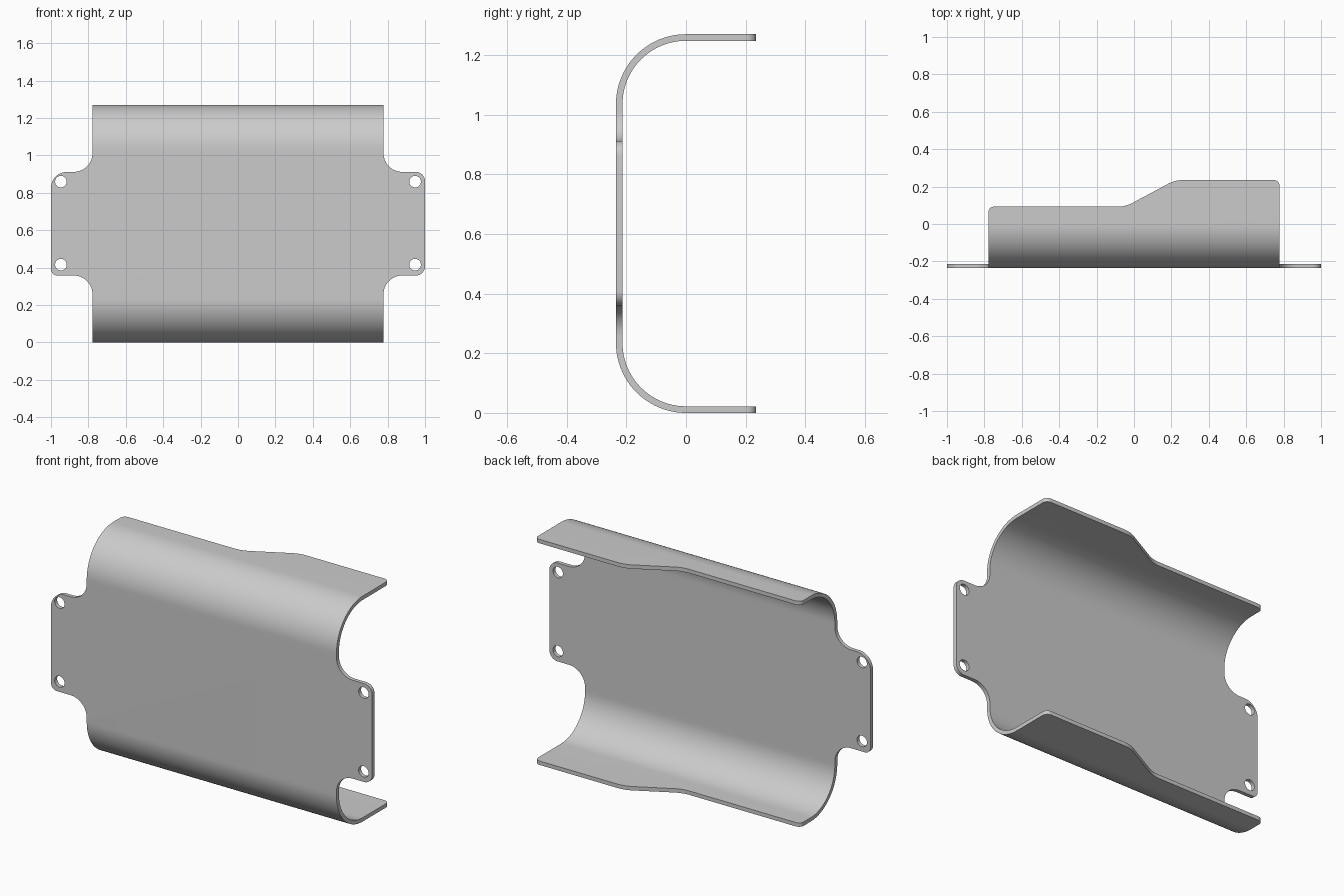
import bpy, bmesh, math
from mathutils import Vector

if "Cube" in bpy.data.objects:
    bpy.data.objects.remove(bpy.data.objects["Cube"])

H, R, T = 1.27, 0.235, 0.022      # height, outer bend radius, sheet thickness
MID = H / 2


def rounded(corners, seg=10):
    """Outline from (a, b, radius) corners, each replaced by a tangent arc."""
    out = []
    n = len(corners)
    for i, (a, b, r) in enumerate(corners):
        p = Vector((a, b))
        if r == 0:
            out.append(p)
            continue
        d0 = (Vector(corners[i - 1][:2]) - p).normalized()
        d1 = (Vector(corners[(i + 1) % n][:2]) - p).normalized()
        half = d0.angle(d1) / 2
        c = p + (d0 + d1).normalized() * (r / math.sin(half))
        v0 = p + d0 * (r / math.tan(half)) - c
        v1 = p + d1 * (r / math.tan(half)) - c
        sweep = v0.angle(v1)
        for k in range(seg + 1):
            t = k / seg
            v = (v0 * math.sin((1 - t) * sweep) + v1 * math.sin(t * sweep)) / math.sin(sweep)
            out.append(c + v)
    return out


def prism(name, outline, axis, lo, hi):
    """Extrude a 2D outline along the given axis (x: yz, y: xz, z: xy)."""
    place = {"x": lambda p, d: (d, p.x, p.y),
             "y": lambda p, d: (p.x, d, p.y),
             "z": lambda p, d: (p.x, p.y, d)}[axis]
    bm = bmesh.new()
    face = bm.faces.new([bm.verts.new(place(p, lo)) for p in outline])
    ext = bmesh.ops.extrude_face_region(bm, geom=[face])
    top = [v for v in ext["geom"] if isinstance(v, bmesh.types.BMVert)]
    bmesh.ops.translate(bm, verts=top, vec=Vector(place(Vector((0, 0)), hi - lo)))
    bmesh.ops.recalc_face_normals(bm, faces=bm.faces)
    me = bpy.data.meshes.new(name)
    bm.to_mesh(me)
    bm.free()
    ob = bpy.data.objects.new(name, me)
    bpy.context.collection.objects.link(ob)
    return ob


def cut(target, tool, operation):
    tool.hide_render = True
    mod = target.modifiers.new("cut", "BOOLEAN")
    mod.operation, mod.solver, mod.object = operation, "EXACT", tool
    bpy.context.view_layer.objects.active = target
    bpy.ops.object.modifier_apply(modifier=mod.name)
    bpy.data.objects.remove(tool)


# Bent sheet: C-shaped section swept along x
ri = R - T
section = rounded([(0.4, 0, 0), (-R, 0, R), (-R, H, R), (0.4, H, 0),
                   (0.4, H - T, 0), (-ri, H - T, ri), (-ri, T, ri), (0.4, T, 0)], 24)
plate = prism("bent_cover_plate", section, "x", -1, 1)

# Front silhouette: body with four filleted mounting tabs
X, B, F = 1.1, 0.778, 0.1
up, dn = MID + 0.277, MID - 0.277
front = rounded([(-B, -0.1, 0), (B, -0.1, 0), (B, dn, F), (1, dn, 0.05), (1, up, 0.05),
                 (B, up, F), (B, H + 0.1, 0), (-B, H + 0.1, 0), (-B, up, F),
                 (-1, up, 0.085), (-1, dn, 0.035), (-B, dn, F)])
cut(plate, prism("front_cutter", front, "y", -0.5, 0.6), "INTERSECT")

# Top silhouette: stepped flange edge with a sloped transition
top = rounded([(-X, -0.4, 0), (X, -0.4, 0), (X, -0.1, 0), (B, -0.1, 0), (B, R, 0.03),
               (0.22, R, 0.17), (-0.045, 0.093, 0.17), (-B, 0.093, 0.03),
               (-B, -0.1, 0), (-X, -0.1, 0)])
cut(plate, prism("top_cutter", top, "z", -0.2, H + 0.2), "INTERSECT")

# Mounting holes in the tabs
for sx in (-1, 1):
    for sz in (-1, 1):
        ring = [Vector((sx * 0.947 + 0.031 * math.cos(a), MID + 0.003 + sz * 0.222 + 0.031 * math.sin(a)))
                for a in (k * math.tau / 32 for k in range(32))]
        cut(plate, prism("hole_cutter", ring, "y", -0.4, 0), "DIFFERENCE")

# Smooth bends, crisp sheet edges
plate.select_set(True)
bpy.context.view_layer.objects.active = plate
bpy.ops.object.shade_smooth_by_angle(angle=math.radians(30))
